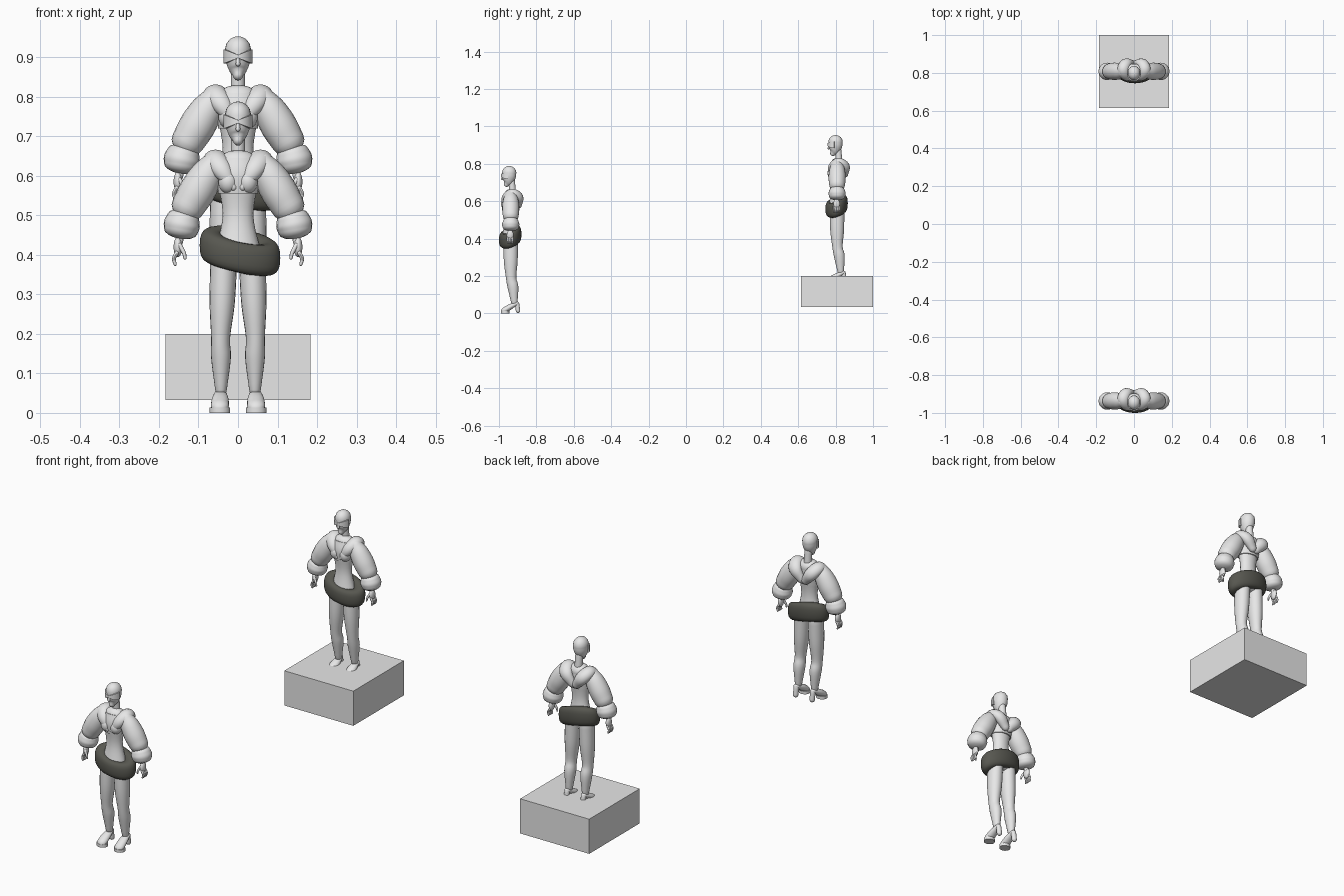
import bpy, bmesh, math
from mathutils import Vector

if "Cube" in bpy.data.objects:
    bpy.data.objects.remove(bpy.data.objects["Cube"])


def material(name, red, green, blue):
    color = (red, green, blue, 1)
    mat = bpy.data.materials.new(name)
    mat.use_nodes = True
    mat.diffuse_color = color
    mat.node_tree.nodes["Principled BSDF"].inputs["Base Color"].default_value = color
    return mat


light_grey = material("light grey", .8, .8, .8)
dark_grey = material("dark olive grey", .095, .095, .08)
x_axis, y_axis = Vector((1, 0, 0)), Vector((0, 1, 0))
figure_origin = Vector((0, -.94, 0))
both_sides = {"left_": 1, "right_": -1}
centre = {"": 1}
figure_parts = []


def skin(name, rows, mat=light_grey, loop=False):
    """Join closed cross-sections into one surface."""
    bm = bmesh.new()
    rings = [[bm.verts.new(point) for point in row] for row in rows]
    joined = list(zip(rings, rings[1:]))
    if loop:
        joined.append((rings[-1], rings[0]))
    else:
        bm.faces.new(rings[0])
        bm.faces.new(rings[-1])
    for lower, upper in joined:
        for i in range(len(lower)):
            bm.faces.new((lower[i - 1], lower[i], upper[i], upper[i - 1]))
    bmesh.ops.recalc_face_normals(bm, faces=bm.faces)
    mesh = bpy.data.meshes.new(name)
    bm.to_mesh(mesh)
    bm.free()
    mesh.materials.append(mat)
    part = bpy.data.objects.new(name, mesh)
    part.location = figure_origin
    bpy.context.collection.objects.link(part)
    figure_parts.append(part)


def smooth_path(points, steps=5):
    """Curve through every point, radius included."""
    points = [Vector(p) for p in points]
    before = points[0] * 2 - points[1]
    after = points[-1] * 2 - points[-2]
    padded = [before, *points, after]
    path = []
    for a, b, c, d in zip(padded, padded[1:], padded[2:], padded[3:]):
        for step in range(steps):
            t = step / steps
            bend = a * 2 - b * 5 + c * 4 - d + (b * 3 - c * 3 + d - a) * t
            path.append(b + (c - a + bend * t) * t / 2)
    return path + [points[-1]]


def limb(name, points, sides=centre, ref=x_axis, flat=1, dome=1, count=20):
    """Tube through x, y, z, radius points, with rounded ends."""
    for prefix, sign in sides.items():
        path = smooth_path([(x * sign, y, z, r) for x, y, z, r in points])
        spots = [p.to_3d() for p in path]
        sections = []
        for i, spot in enumerate(spots):
            following = spots[min(i + 1, len(spots) - 1)]
            direction = (following - spots[max(i - 1, 0)]).normalized()
            sections.append((spot, direction, path[i][3]))
        if dome:
            for end, way in ((0, -1), (-1, 1)):
                spot, direction, radius = sections[end]
                cap = []
                for degrees in (25, 50, 70, 85):
                    turn = math.radians(degrees)
                    reach = direction * way * radius * dome * math.sin(turn)
                    cap.append((spot + reach, direction, radius * math.cos(turn)))
                sections = sections + cap if end else cap[::-1] + sections
        rows = []
        for spot, direction, radius in sections:
            across = (ref - direction * ref.dot(direction)).normalized()
            deep = direction.cross(across) * flat
            turns = [math.tau * k / count for k in range(count)]
            rows.append([spot + (across * math.cos(t) + deep * math.sin(t)) * radius
                         for t in turns])
        skin(prefix + name, rows)


def ellipsoid(name, x, y, z, radii):
    for prefix, sign in both_sides.items():
        bpy.ops.mesh.primitive_uv_sphere_add(
            segments=24, ring_count=16, radius=1, scale=radii,
            location=figure_origin + Vector((x * sign, y, z)))
        part = bpy.context.object
        part.name = prefix + name
        part.data.materials.append(light_grey)
        figure_parts.append(part)


# Torso, neck and head
limb("torso", [(0, 0, .4, .06), (0, 0, .5, .039), (0, 0, .6, .054),
               (0, .008, .64, .048)], flat=.75, dome=.5)
limb("neck", [(0, .013, .65, .018), (0, .008, .71, .017)])
limb("head", [(0, -.02, .69, .013), (0, -.012, .705, .024), (0, -.007, .73, .032),
              (0, -.005, .755, .033)], flat=1.15)
limb("nose", [(0, -.038, .737, .004), (0, -.043, .718, .006)], count=10)

# Cropped top and bust
limb("crop_top", [(0, 0, .555, .05), (0, 0, .6, .056), (0, .005, .64, .048)],
     flat=.78, dome=0)
ellipsoid("bust", .025, -.023, .585, (.025, .026, .03))


# Visor, narrow at the nose and wide at the temples
def visor_point(turn, offset, z):
    return Vector(((.033 + offset) * math.sin(turn),
                   -.007 - (.038 + offset) * math.cos(turn), z))


visor_rows = []
for i in range(25):
    turn = math.radians(-82 + 164 * i / 24)
    half = .004 + .014 * abs(math.sin(turn))
    top, bottom, shell = .737 + half, .737 - half, .004
    visor_rows.append([visor_point(turn, shell, top), visor_point(turn, shell, bottom),
                       visor_point(turn, -shell, bottom), visor_point(turn, -shell, top)])
skin("visor", visor_rows)

# Padded collar running from the chest over the shoulders to the back
limb("collar", [(.012, -.035, .572, .01), (.04, -.024, .615, .026),
                (.057, .01, .64, .031), (.042, .045, .62, .03),
                (.012, .046, .582, .02)], both_sides, flat=.85)

# Puffed sleeves and cuffs
limb("sleeve", [(.058, .003, .632, .032), (.08, .003, .6, .042),
                (.104, .003, .56, .046), (.128, .003, .52, .042)],
     both_sides, y_axis, dome=.8)
limb("cuff", [(.138, .003, .495, .041), (.142, .003, .477, .046),
              (.145, .003, .46, .043)], both_sides, y_axis, dome=.45)

# Hands
limb("wrist", [(.146, .003, .45, .011), (.15, 0, .43, .01)], both_sides)
ellipsoid("palm", .152, 0, .42, (.011, .018, .026))
for finger in ("index", "middle", "ring", "little"):
    y = .009 * ("imrl".index(finger[0]) - 1.5)
    limb(finger + "_finger", [(.155, y, .405, .005), (.162, y, .39, .005),
                              (.159, y, .376, .004)], both_sides, y_axis, count=8)
limb("thumb", [(.148, -.012, .425, .006), (.137, -.016, .405, .005),
               (.134, -.017, .392, .004)], both_sides, y_axis, count=8)


# Slanted padded skirt
def soften(value):
    return math.copysign(abs(value) ** .75, value)


skirt_rows = []
for i in range(56):
    turn = math.tau * i / 56
    c, s = math.cos(turn), math.sin(turn)
    middle = .408 - .016 * c + .015 * s
    half = .042 + .003 * s
    section = []
    for k in range(20):
        around = math.tau * k / 20
        out, up = soften(math.cos(around)), soften(math.sin(around))
        section.append(Vector((.005 + (.072 + .03 * out) * c,
                               (.037 + .023 * out) * s, middle + half * up)))
    skirt_rows.append(section)
skin("padded_skirt", skirt_rows, dark_grey, loop=True)

# Legs
limb("leg", [(.036, .003, .39, .034), (.04, .003, .28, .032), (.044, .005, .19, .024),
             (.043, .015, .14, .025), (.043, .022, .06, .015)], both_sides, flat=1.15)

# High-heeled shoes
limb("shoe", [(.044, .034, .052, .014), (.045, 0, .035, .021),
              (.046, -.028, .018, .023)], both_sides, flat=.7)
limb("sole", [(.046, -.027, 0, .026), (.046, -.027, .014, .026)],
     both_sides, flat=.9, dome=0)
limb("heel", [(.044, .037, .05, .012), (.044, .042, .014, .012)], both_sides)

# Smooth shading with sharp edges kept
bpy.ops.object.select_all(action="DESELECT")
for part in figure_parts:
    part.select_set(True)
bpy.context.view_layer.objects.active = figure_parts[0]
bpy.ops.object.shade_smooth_by_angle(angle=math.radians(45))

# Second figure, standing on the block
for part in figure_parts:
    twin = part.copy()
    twin.name = "raised_" + part.name
    twin.location = part.location + Vector((0, 1.745, .165))
    bpy.context.collection.objects.link(twin)

# Block
bpy.ops.mesh.primitive_cube_add(size=1, location=(0, .8075, .1165),
                                scale=(.368, .385, .167))
block = bpy.context.object
block.name = "block"
block.data.materials.append(light_grey)
